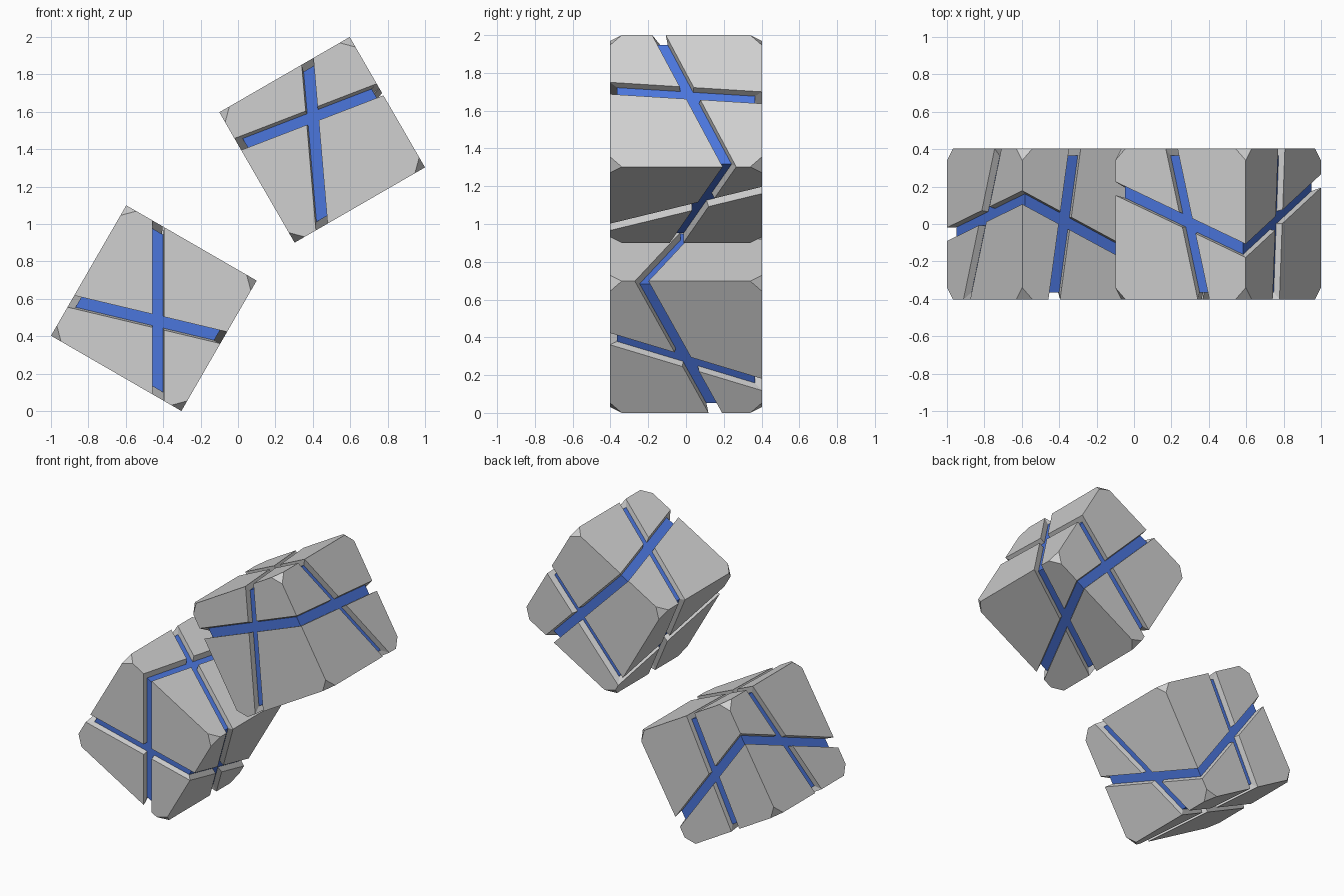
import bpy, bmesh, math
from itertools import product
from mathutils import Matrix, Vector

if "Cube" in bpy.data.objects:
    bpy.data.objects.remove(bpy.data.objects["Cube"])

H = 0.4025      # half size of a cube
CORE = 0.365    # half size of the blue core
GAP = 0.036     # half groove width along a cube edge
CUT = 0.062     # clipped corner length

# Groove crossing on each cube edge: CROSS[axis][(sign of next axis, sign of the one after)]
CROSS = [
    {(-1, 1): -0.205, (1, 1): -0.078, (-1, -1): 0.26, (1, -1): -0.02},
    {(1, -1): 0.142, (1, 1): -0.235, (-1, -1): -0.055, (-1, 1): 0.155},
    {(-1, -1): -0.19, (1, -1): 0.05, (-1, 1): 0.143, (1, 1): -0.23},
]


def material(name, rgb):
    m = bpy.data.materials.new(name)
    m.diffuse_color = (*rgb, 1)
    m.use_nodes = True
    m.node_tree.nodes["Principled BSDF"].inputs["Base Color"].default_value = m.diffuse_color
    return m


GREY = material("light grey", (0.63, 0.63, 0.63))
BLUE = material("blue", (0.07, 0.18, 0.72))


def finish(bm, name, mat, matrix):
    bmesh.ops.recalc_face_normals(bm, faces=bm.faces)
    me = bpy.data.meshes.new(name)
    bm.to_mesh(me)
    bm.free()
    me.materials.append(mat)
    ob = bpy.data.objects.new(name, me)
    ob.matrix_world = matrix
    bpy.context.collection.objects.link(ob)


def add_corner_block(bm, s):
    """One of eight uneven corner blocks; its groove walls point at the cube centre."""
    corner = Vector(s) * H
    clip, edge, cross = [], [], []
    for k in range(3):
        i, j = (k + 1) % 3, (k + 2) % 3
        # clipped corner point and groove point on the edge along axis k
        c, e = corner.copy(), corner.copy()
        c[k] -= s[k] * CUT
        e[k] = CROSS[k][(s[i], s[j])] + s[k] * GAP
        clip.append(c)
        edge.append(e)
        # where the two groove sides meet on the face of axis k
        pa, pb = (CROSS[i][(t, s[k])] + s[i] * GAP for t in (1, -1))
        qa, qb = (CROSS[j][(s[k], t)] + s[j] * GAP for t in (1, -1))
        p0, p1 = (pa + pb) / 2, (pa - pb) / (2 * H)
        q0, q1 = (qa + qb) / 2, (qa - qb) / (2 * H)
        x = corner.copy()
        x[i] = (p0 + p1 * q0) / (1 - p1 * q1)
        x[j] = q0 + q1 * x[i]
        cross.append(x)

    def verts(points, f=1.0):
        return [bm.verts.new(p * f) for p in points]

    deep = 0.9  # blocks reach just under the core surface
    T, E, X = verts(clip), verts(edge), verts(cross)
    E2, X2 = verts(edge, deep), verts(cross, deep)
    S2 = bm.verts.new(corner * deep)
    bm.faces.new(T)
    for k in range(3):
        i, j = (k + 1) % 3, (k + 2) % 3
        bm.faces.new((T[i], E[i], X[k], E[j], T[j]))
        bm.faces.new((E[i], X[k], X2[k], E2[i]))
        bm.faces.new((X[k], E[j], E2[j], X2[k]))
        bm.faces.new((E2[i], X2[k], E2[j], S2))


def puzzle_cube(name, matrix):
    # outer grey blocks
    bm = bmesh.new()
    for s in product((-1, 1), repeat=3):
        add_corner_block(bm, s)
    finish(bm, name + "_corner_blocks", GREY, matrix)
    # blue core seen through the grooves
    bm = bmesh.new()
    bmesh.ops.create_cube(bm, size=2 * CORE)
    finish(bm, name + "_core", BLUE, matrix)


tilt = math.radians(30)
# The upper cube is the same cube, turned onto another face
turn = Matrix(((0, 1, 0), (0, 0, -1), (-1, 0, 0))).to_4x4()
puzzle_cube("lower_cube", Matrix.Translation((-0.45, 0, 0.55)) @ Matrix.Rotation(tilt, 4, 'Y'))
puzzle_cube("upper_cube", Matrix.Translation((0.45, 0, 1.45)) @ Matrix.Rotation(-tilt, 4, 'Y') @ turn)
